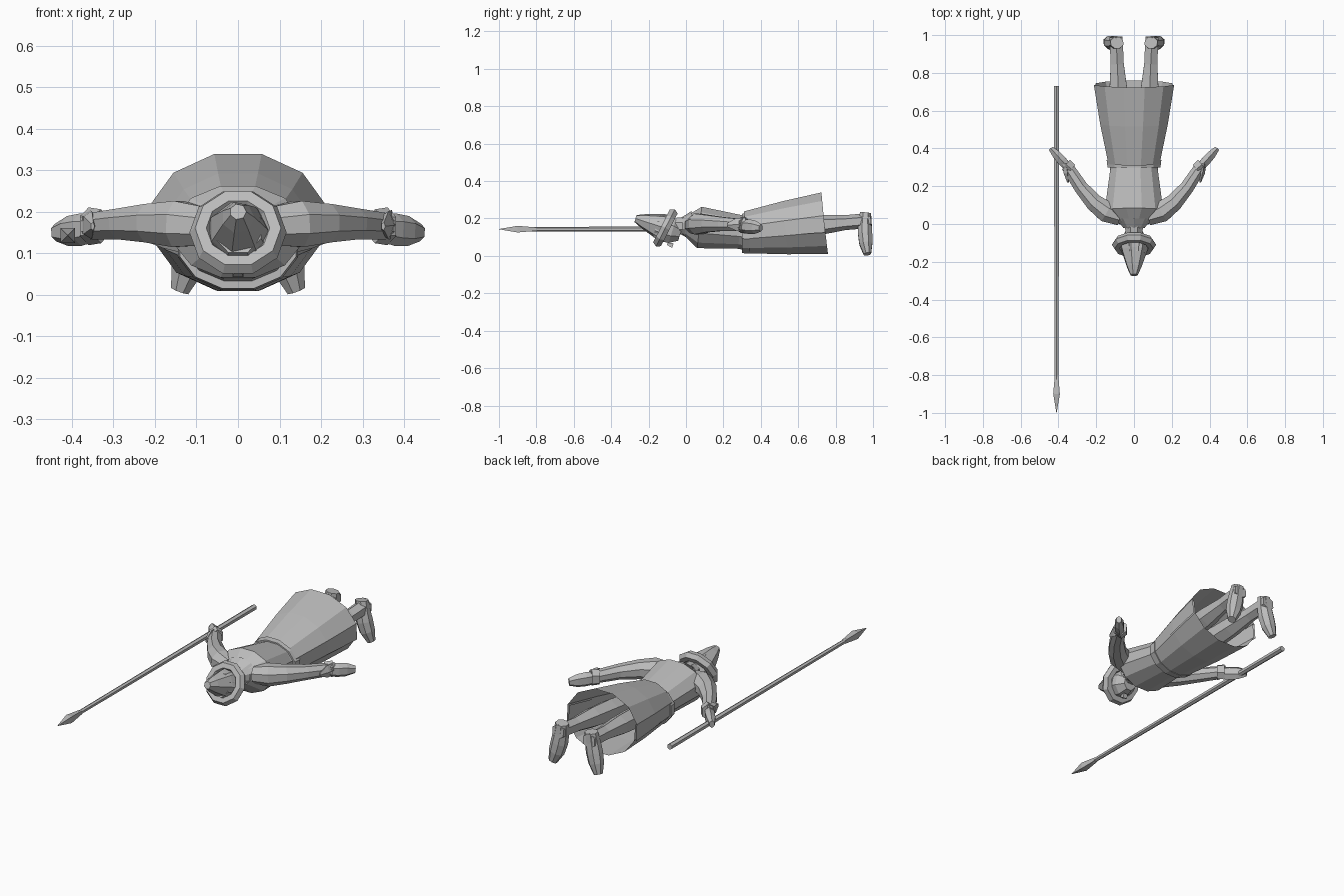
import bpy, math
from mathutils import Vector

if "Cube" in bpy.data.objects:
    bpy.data.objects.remove(bpy.data.objects["Cube"])

shade = (0.5, 0.5, 0.5, 1)
grey = bpy.data.materials.new("plain grey")
grey.use_nodes = True
grey.diffuse_color = shade
grey.node_tree.nodes["Principled BSDF"].inputs["Base Color"].default_value = shade


def tube(name, start, end, widths, flat=1, sides=8, bend=None, arc=None):
    """Skin evenly spaced rings from start to end, curving towards bend.
    flat is ring height over ring width; arc leaves an open panel between two angles."""
    start, end = Vector(start), Vector(end)
    middle = Vector(bend) if bend else (start + end) / 2
    per_ring = sides + 1 if arc else sides
    verts, faces = [], []
    for i, width in enumerate(widths):
        t = i / (len(widths) - 1)
        centre = start.lerp(middle, t).lerp(middle.lerp(end, t), t)
        along = (middle - start).lerp(end - middle, t).normalized()
        up = Vector((0, 1, 0)) if abs(along.z) > abs(along.y) else Vector((0, 0, 1))
        across = along.cross(up).normalized()
        rise = across.cross(along) * flat
        for k in range(per_ring):
            if arc:
                angle = math.radians(arc[0] + (arc[1] - arc[0]) * k / sides)
            else:
                angle = math.tau * (k + 0.5) / sides
            verts.append(centre + width * (across * math.cos(angle) + rise * math.sin(angle)))
    for i in range(len(widths) - 1):
        for k in range(sides):
            a, b = i * per_ring + k, i * per_ring + (k + 1) % per_ring
            faces.append((a, a + per_ring, b + per_ring, b))
    if not arc:
        faces.append(tuple(range(sides)))
        faces.append(tuple(reversed(range(len(verts) - sides, len(verts)))))
    mesh = bpy.data.meshes.new(name)
    mesh.from_pydata(verts, [], faces)
    mesh.materials.append(grey)
    obj = bpy.data.objects.new(name, mesh)
    bpy.context.collection.objects.link(obj)


# Torso, sash and collar
tube("torso", start=(0, 0, 0.16), end=(0, 0.36, 0.12),
     widths=(0.08, 0.16, 0.15, 0.14, 0.13, 0.14), flat=0.72, sides=12)
tube("sash", start=(0, 0.3, 0.12), end=(0, 0.34, 0.12),
     widths=(0.145, 0.15), flat=0.75, sides=12)
tube("collar", start=(0, -0.02, 0.16), end=(0, 0.03, 0.16),
     widths=(0.06, 0.1), flat=0.8, sides=10)

# Skirt in two open panels: the back, and an apron tucked under it
tube("skirt_back", start=(0, 0.32, 0.13), end=(0, 0.74, 0.17),
     widths=(0.14, 0.185, 0.22), flat=0.8, sides=7, arc=(-15, 195))
tube("skirt_front", start=(0, 0.32, 0.12), end=(0, 0.74, 0.17),
     widths=(0.14, 0.18, 0.21), flat=0.79, sides=7, arc=(165, 375))

# Neck, head and nose
tube("neck", start=(0, -0.07, 0.16), end=(0, 0.01, 0.16), widths=(0.045, 0.055))
tube("head", start=(0, -0.16, 0.16), end=(0, -0.03, 0.12),
     widths=(0.06, 0.07, 0.066, 0.04), flat=1.1)
tube("nose", start=(0, -0.1, 0.065), end=(0, -0.07, 0.055),
     widths=(0.01, 0.018), sides=4)

# Rolled hat brim, tipped down over the brow, and its crown
bpy.ops.mesh.primitive_torus_add(
    major_segments=10, minor_segments=6, major_radius=0.09, minor_radius=0.027,
    location=(0, -0.11, 0.15), rotation=(math.radians(63), 0, 0))
brim = bpy.context.object
brim.name = "hat_brim"
brim.data.materials.append(grey)
tube("hat_crown", start=(0, -0.1, 0.145), end=(0, -0.27, 0.2),
     widths=(0.08, 0.07, 0.055, 0.04, 0.02), sides=7)

# Limbs, built once for each side
for side, s in (("left", 1), ("right", -1)):
    tube(side + "_sleeve", start=(s * 0.08, 0.04, 0.165), end=(s * 0.35, 0.3, 0.165),
         bend=(s * 0.21, 0.06, 0.18), widths=(0.05, 0.06, 0.05, 0.04, 0.034))
    tube(side + "_cuff", start=(s * 0.33, 0.29, 0.165), end=(s * 0.36, 0.315, 0.165),
         widths=(0.034, 0.038), flat=1.2, sides=6)
    tube(side + "_hand", start=(s * 0.35, 0.3, 0.16), end=(s * 0.44, 0.4, 0.15),
         widths=(0.024, 0.028, 0.026, 0.015), flat=1.4, sides=6)
    tube(side + "_sleeve_point", start=(s * 0.365, 0.32, 0.17), end=(s * 0.35, 0.22, 0.165),
         widths=(0.018, 0.018, 0.005), flat=2, sides=5)
    tube(side + "_leg", start=(s * 0.07, 0.42, 0.14), end=(s * 0.095, 0.99, 0.19),
         widths=(0.055, 0.06, 0.055, 0.04, 0.04), sides=6)
    tube(side + "_foot", start=(s * 0.09, 0.96, 0.23), end=(s * 0.14, 0.97, 0.01),
         bend=(s * 0.1, 0.95, 0.12), widths=(0.036, 0.042, 0.046, 0.042, 0.024), flat=0.9)

# Spear held along the right hand
grip = Vector((-0.41, 0, 0.143))
tube("spear_shaft", start=grip + Vector((0, 0.73, 0)), end=grip - Vector((0, 0.83, 0)),
     widths=(0.016, 0.012), sides=6)
tube("spear_head", start=grip - Vector((0, 0.8, 0)), end=grip - Vector((0, 1, 0)),
     widths=(0.013, 0.025, 0.001), sides=4)
